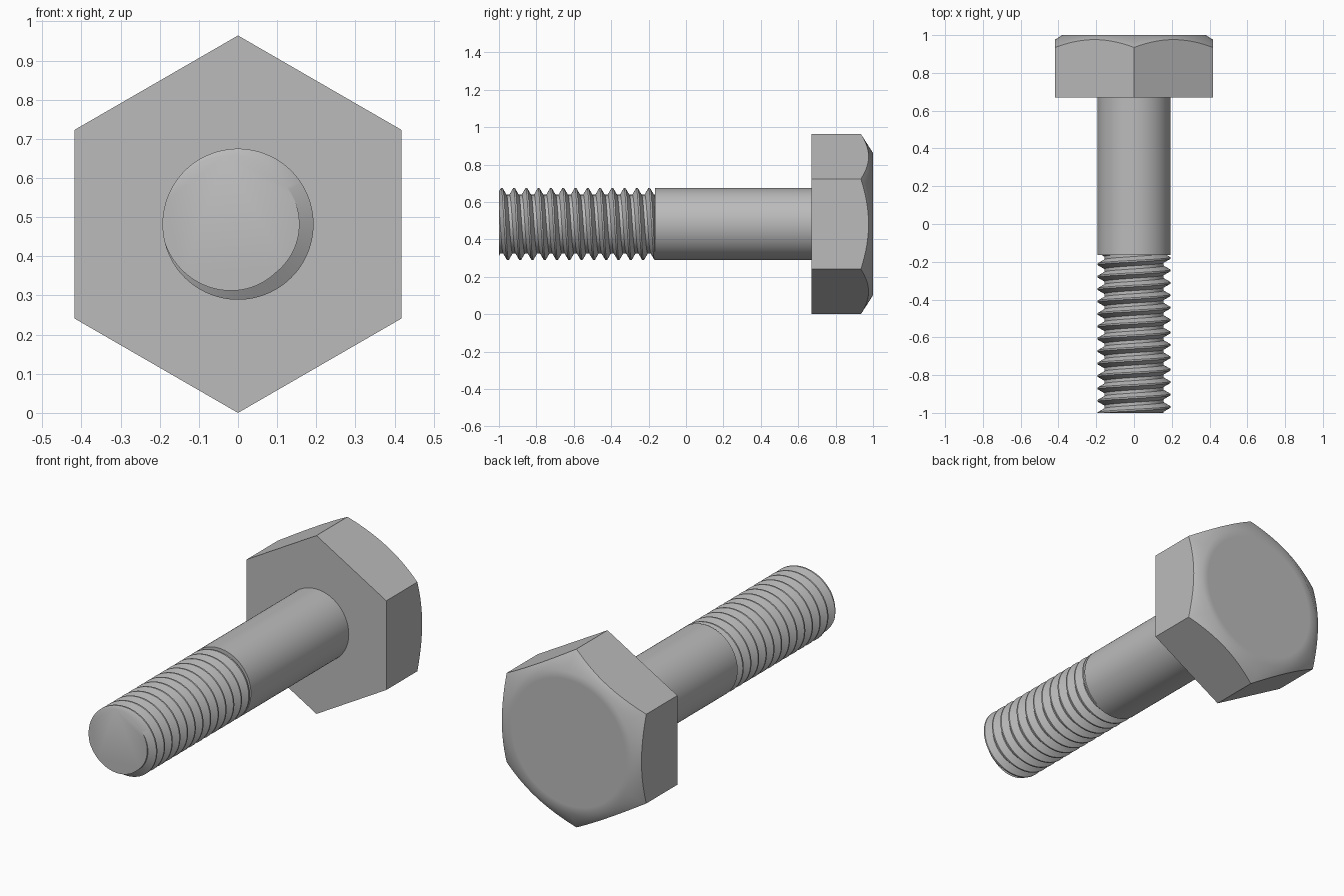
import bpy, bmesh, math

cube = bpy.data.objects.get("Cube")
if cube:
    bpy.data.objects.remove(cube, do_unlink=True)

TAU = 2 * math.pi
SIDES = 96
HEX_R = 0.482            # corner radius of the head, also the axis height
APOTHEM = HEX_R * math.cos(math.pi / 6)
SHANK_R, ROOT_R = 0.193, 0.157
TIP, THREAD_END = -1.0, -0.165
HEAD_BASE, HEAD_TOP = 0.67, 1.0
PITCH, CREST_Y = 0.0657, -0.985

steel = bpy.data.materials.new("steel_grey")
steel.use_nodes = True
steel.diffuse_color = (0.5, 0.5, 0.5, 1)
steel.node_tree.nodes["Principled BSDF"].inputs["Base Color"].default_value = (0.5, 0.5, 0.5, 1)


def loft(name, rows, smooth_angle):
    """Skin rows of (radius, y) functions of the angle around the bolt axis, with end caps."""
    bm = bmesh.new()
    grid = []
    for row in rows:
        ring = []
        for i in range(SIDES + 1):
            a = TAU * i / SIDES
            r, y = row(a)
            ring.append(bm.verts.new((r * math.sin(a), y, HEX_R + r * math.cos(a))))
        grid.append(ring)
    for low, high in zip(grid, grid[1:]):
        for i in range(SIDES):
            bm.faces.new((low[i], low[i + 1], high[i + 1], high[i]))
    bm.faces.new(grid[0][:-1])
    bm.faces.new(grid[-1][:-1])
    bmesh.ops.remove_doubles(bm, verts=bm.verts, dist=0.00002)
    bmesh.ops.recalc_face_normals(bm, faces=bm.faces)
    mesh = bpy.data.meshes.new(name)
    bm.to_mesh(mesh)
    bm.free()
    mesh.materials.append(steel)
    obj = bpy.data.objects.new(name, mesh)
    bpy.context.collection.objects.link(obj)
    bpy.ops.object.select_all(action='DESELECT')
    obj.select_set(True)
    bpy.context.view_layer.objects.active = obj
    bpy.ops.object.shade_smooth_by_angle(angle=math.radians(smooth_angle))
    return obj


def circle(r, y):
    return lambda a: (r, y)


# Hexagonal head with a conical chamfer on its outer face
CHAMFER_R, CHAMFER_SLOPE = 0.38, 0.637


def hex_radius(a):
    return APOTHEM / math.cos(a % (math.pi / 3) - math.pi / 6)


def hex_base(a):
    return hex_radius(a), HEAD_BASE


def hex_chamfer(a):
    r = hex_radius(a)
    return r, HEAD_TOP - (r - CHAMFER_R) * CHAMFER_SLOPE


loft("hex_head", [hex_base, hex_chamfer, circle(CHAMFER_R, HEAD_TOP), circle(0.34, HEAD_TOP)], 36)

# Plain shank, let slightly into the head
loft("shank", [circle(SHANK_R, THREAD_END), circle(SHANK_R, HEAD_BASE + 0.02)], 36)


# Right-hand thread: flat crest, sloped flanks, flat root, cut square at both ends
def thread_row(turn):
    def row(a):
        y = CREST_Y + PITCH * (turn + a / TAU)
        y = min(max(y, TIP), THREAD_END)
        phase = (y - CREST_Y) / PITCH - a / TAU
        away = abs(phase - round(phase))
        depth = min(max((away - 1 / 16) / (5 / 16), 0), 1)
        return SHANK_R - (SHANK_R - ROOT_R) * depth, y
    return row


turns = math.ceil((THREAD_END - TIP) / PITCH) + 2
offsets = (-1 / 16, 1 / 16, 3 / 8, 5 / 8)
loft("thread", [thread_row(k + o) for k in range(-2, turns) for o in offsets], 36)
